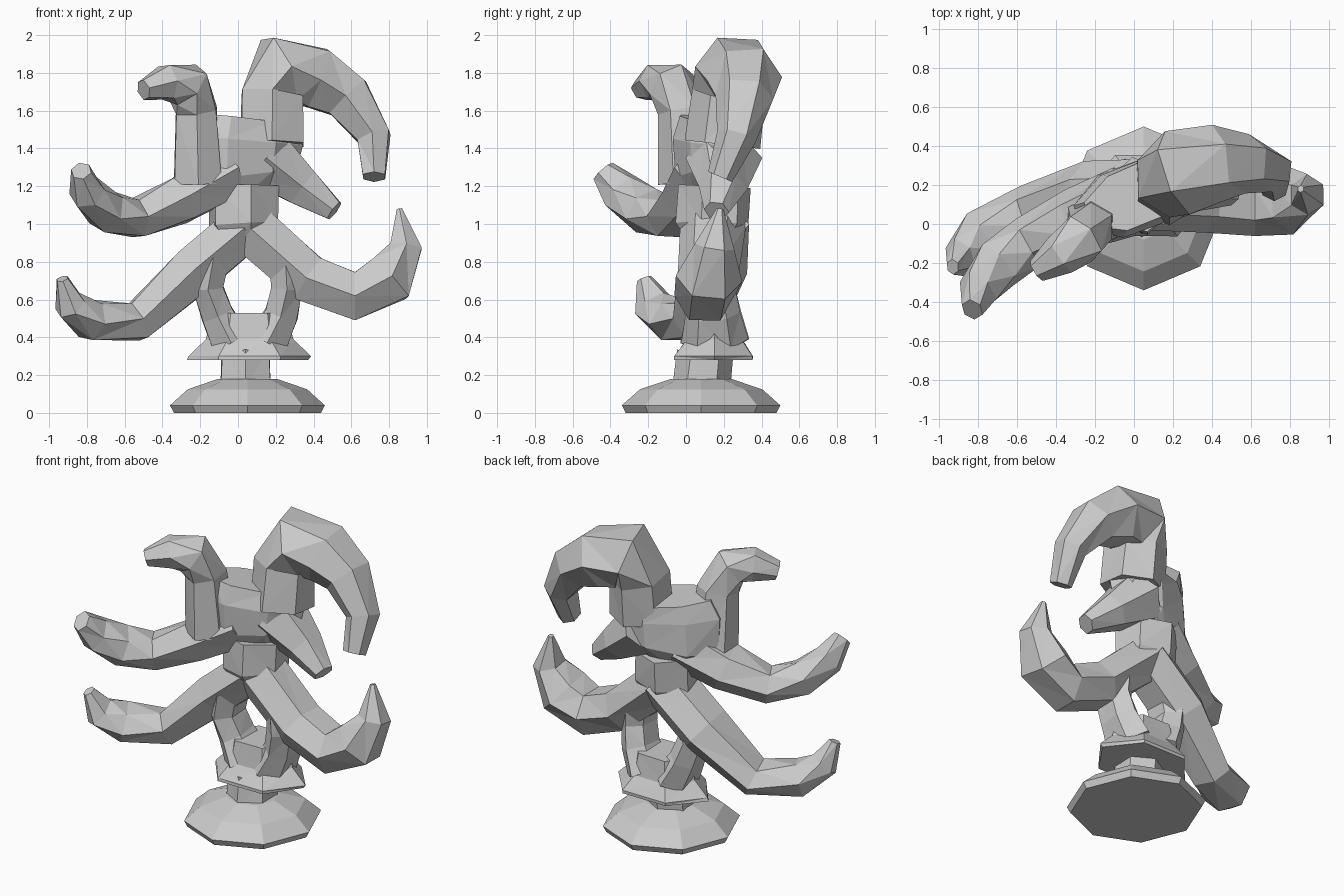
import bpy, bmesh, math, random
from mathutils import Vector

if "Cube" in bpy.data.objects:
    bpy.data.objects.remove(bpy.data.objects["Cube"])

random.seed(4)
stone = bpy.data.materials.new("grey stone")
stone.diffuse_color = (0.6, 0.6, 0.6, 1)
stone.use_nodes = True
stone.node_tree.nodes["Principled BSDF"].inputs["Base Color"].default_value = stone.diffuse_color


def loft(name, rings):
    """Skin a list of point rings into a closed, triangulated object."""
    bm = bmesh.new()
    loops = [[bm.verts.new(p) for p in ring] for ring in rings]
    n = len(loops[0])
    for a, b in zip(loops, loops[1:]):
        for i in range(n):
            j = (i + 1) % n
            bm.faces.new((a[i], a[j], b[j], b[i]))
    bm.faces.new(loops[0][::-1])
    bm.faces.new(loops[-1])
    bmesh.ops.triangulate(bm, faces=[f for f in bm.faces if len(f.verts) == 4])
    bmesh.ops.recalc_face_normals(bm, faces=bm.faces[:])
    me = bpy.data.meshes.new(name)
    bm.to_mesh(me)
    bm.free()
    me.materials.append(stone)
    ob = bpy.data.objects.new(name, me)
    bpy.context.collection.objects.link(ob)
    return ob


def tube(name, depth, *path, sides=6, turn=0.5, yaw=0.0):
    """Faceted branch along points (x, y, z, radius); depth scales it along y, yaw turns it."""
    pts = [Vector(p[:3]) for p in path]
    widen = 1.08 if turn else 1.0
    rings = []
    for k, p in enumerate(path):
        t = (pts[min(k + 1, len(pts) - 1)] - pts[max(k - 1, 0)]).normalized()
        axis = Vector((-yaw, 1, 0)).normalized()
        v = (axis - t * t.dot(axis)).normalized()
        u = v.cross(t)
        ring = []
        for i in range(sides):
            a = math.tau * (i + turn) / sides
            r = p[3] * random.uniform(0.99, 1.07)
            ring.append(pts[k] + r * (u * math.cos(a) * widen + v * math.sin(a) * depth))
        rings.append(ring)
    return loft(name, rings)


# Pedestal disc
def disc_ring(scale, z):
    angles = [math.tau * i / 8 for i in range(8)]
    return [Vector((0.05 + 0.41 * scale * math.cos(a), 0.08 + 0.42 * scale * math.sin(a), z))
            for a in angles]


loft("pedestal", [disc_ring(0.95, 0), disc_ring(1, 0.04), disc_ring(0.77, 0.125), disc_ring(0.38, 0.18)])

# Trunk: neck, flared skirt, waist and chest
neck = tube("neck", 1.1, (0.04, 0.08, 0.12, 0.14), (0.04, 0.10, 0.32, 0.13))
skirt = tube("skirt", 0.75, (0.06, 0.15, 0.28, 0.31), (0.06, 0.15, 0.30, 0.31),
             (0.06, 0.15, 0.39, 0.22), (0.06, 0.15, 0.53, 0.19), turn=0)
waist = tube("waist", 1.05, (0.05, 0.14, 0.87, 0.10), (0.03, 0.14, 1.0, 0.18),
             (0.03, 0.15, 1.2, 0.18), yaw=0.2)
chest = tube("chest", 0.58, (0.04, 0.15, 1.15, 0.18), (0.0, 0.14, 1.26, 0.30),
             (0.01, 0.14, 1.44, 0.31), (0.02, 0.15, 1.55, 0.27), sides=8, yaw=0.38)

# Two stems around the central opening
stems = [tube(side + "_stem", 1.6, (0.06 + 0.10 * s, 0.15, 0.38, 0.11),
              (0.06 + 0.17 * s, 0.14, 0.52, 0.09), (0.05 + 0.21 * s, 0.12, 0.66, 0.085),
              (0.06 + 0.19 * s, 0.12, 0.82, 0.09))
         for side, s in (("left", -1), ("right", 1))]

# Horns
left_horn = tube("left_horn", 1.15, (-0.21, 0.01, 1.22, 0.13), (-0.22, -0.02, 1.60, 0.11),
                 (-0.27, -0.08, 1.74, 0.115), (-0.38, -0.16, 1.75, 0.09),
                 (-0.50, -0.24, 1.71, 0.05))
right_horn = tube("right_horn", 1.15, (0.18, 0.20, 1.42, 0.17), (0.18, 0.23, 1.68, 0.165),
                  (0.22, 0.27, 1.81, 0.19), (0.42, 0.31, 1.77, 0.165), (0.58, 0.31, 1.67, 0.13),
                  (0.72, 0.27, 1.46, 0.09), (0.72, 0.18, 1.25, 0.06))

# Curling arms
upper_left = tube("upper_left_arm", 1.3, (-0.05, 0.12, 1.27, 0.14), (-0.30, 0.02, 1.13, 0.125),
                  (-0.54, -0.09, 1.03, 0.10), (-0.70, -0.21, 1.07, 0.105),
                  (-0.80, -0.34, 1.17, 0.09), (-0.83, -0.44, 1.28, 0.05))
lower_left = tube("lower_left_arm", 1.35, (0.06, 0.15, 1.0, 0.13), (-0.24, 0.14, 0.75, 0.13),
                  (-0.54, 0.06, 0.48, 0.10), (-0.78, -0.07, 0.49, 0.105),
                  (-0.89, -0.17, 0.57, 0.08), (-0.93, -0.22, 0.71, 0.03))
lower_right = tube("lower_right_arm", 1.2, (0.04, 0.14, 1.0, 0.14), (0.37, 0.12, 0.71, 0.13),
                   (0.62, 0.10, 0.62, 0.13), (0.80, 0.12, 0.71, 0.14),
                   (0.89, 0.15, 0.88, 0.085), (0.855, 0.18, 1.08, 0.015))
small_right = tube("small_right_arm", 1.2, (0.15, 0.20, 1.35, 0.16), (0.35, 0.20, 1.19, 0.105),
                   (0.51, 0.16, 1.07, 0.055))

# Fuse the branches into one faceted surface
others = stems + [skirt, waist, chest, left_horn, right_horn,
                  upper_left, lower_left, lower_right, small_right]
for part in others:
    mod = neck.modifiers.new("fuse_" + part.name, 'BOOLEAN')
    mod.operation, mod.solver, mod.object = 'UNION', 'EXACT', part
mesh = bpy.data.meshes.new_from_object(neck.evaluated_get(bpy.context.evaluated_depsgraph_get()))
neck.modifiers.clear()
neck.data = mesh
neck.name = "branching_body"
for part in others:
    bpy.data.objects.remove(part)
